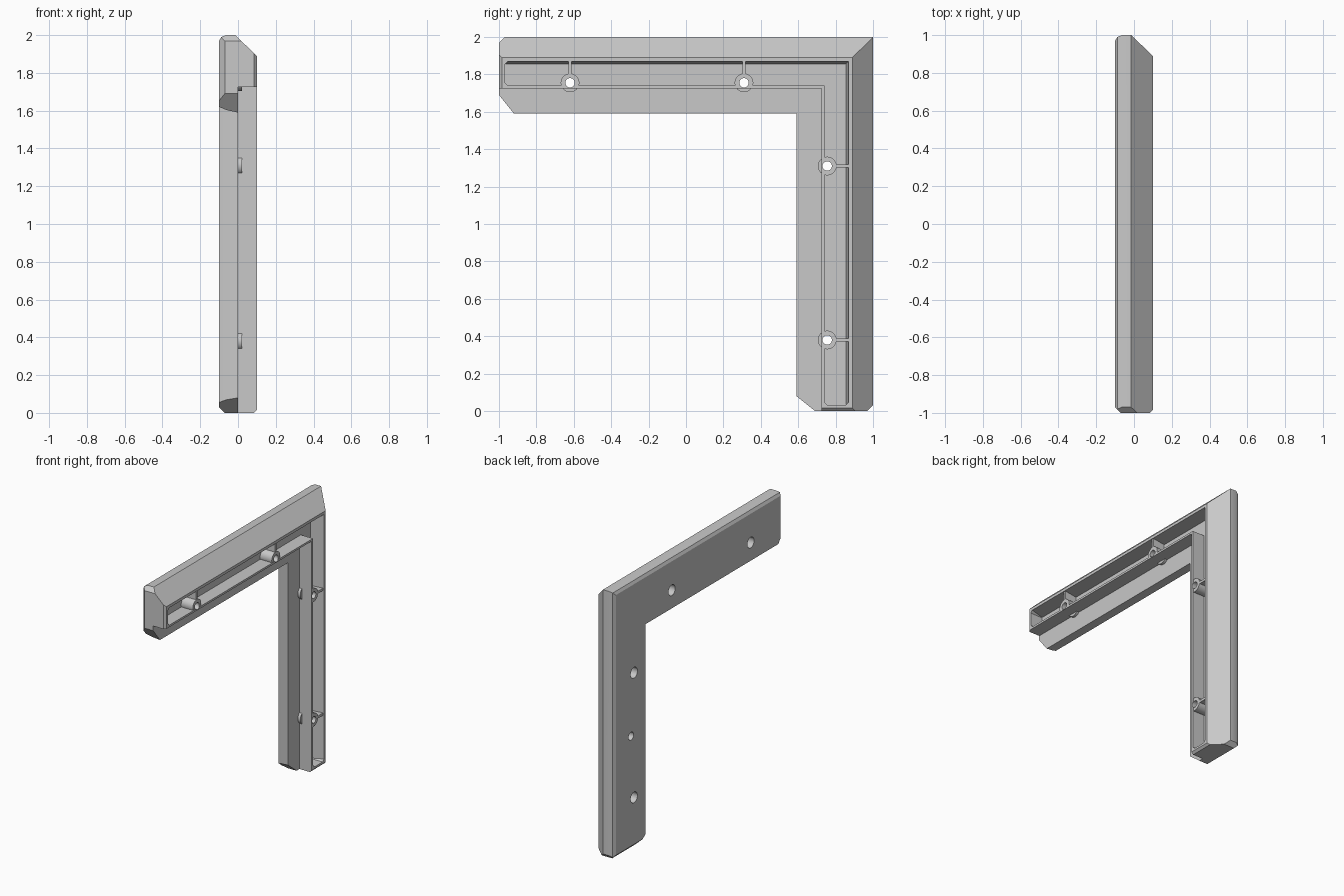
import bpy, bmesh
from math import pi
from mathutils import Matrix, Vector

if "Cube" in bpy.data.objects:
    bpy.data.objects.remove(bpy.data.objects["Cube"])

grey = bpy.data.materials.new("plain grey")
grey.use_nodes = True
grey.diffuse_color = (0.58, 0.58, 0.58, 1)
grey.node_tree.nodes["Principled BSDF"].inputs["Base Color"].default_value = (0.58, 0.58, 0.58, 1)


def to_object(name, bm):
    bmesh.ops.recalc_face_normals(bm, faces=bm.faces)
    mesh = bpy.data.meshes.new(name)
    bm.to_mesh(mesh)
    bm.free()
    mesh.materials.append(grey)
    ob = bpy.data.objects.new(name, mesh)
    bpy.context.scene.collection.objects.link(ob)
    return ob


def swap(p):
    """Mirror a point of the top arm onto the upright arm."""
    return Vector((p[0], p[2] - 1, p[1] + 1))


def mitred_sweep(name, section, inset, trims):
    """Sweep (distance from outer edge, x) points round the square corner."""
    bm = bmesh.new()
    rings = []
    for place in (lambda d: (inset - 1, 2 - d),
                  lambda d: (1 - d, 2 - d),
                  lambda d: (1 - d, inset)):
        rings.append([bm.verts.new((x, *place(d))) for d, x in section])
    n = len(section)
    for a, b in zip(rings, rings[1:]):
        for i in range(n):
            j = (i + 1) % n
            bm.faces.new((a[i], a[j], b[j], b[i]))
    bm.faces.new(rings[0])
    bm.faces.new(rings[2])
    # Slice the corners off both arm ends
    for co, no in trims:
        co, no = Vector(co), Vector(no)
        for c, m in ((co, no), (swap(co), Vector((no.x, no.z, no.y)))):
            bmesh.ops.bisect_plane(bm, geom=bm.verts[:] + bm.edges[:] + bm.faces[:],
                                   plane_co=c, plane_no=m, clear_outer=True)
            bmesh.ops.holes_fill(bm, edges=[e for e in bm.edges if e.is_boundary])
    return to_object(name, bm)


def cylinder(name, y, z, radius, x0, x1, floor=None):
    bm = bmesh.new()
    bmesh.ops.create_cone(bm, cap_ends=True, segments=32, radius1=radius,
                          radius2=radius, depth=x1 - x0,
                          matrix=Matrix.Translation(((x0 + x1) / 2, y, z))
                          @ Matrix.Rotation(pi / 2, 4, "Y"))
    if floor:  # keep the boss behind the inner wall
        co, no = floor
        bmesh.ops.bisect_plane(bm, geom=bm.verts[:] + bm.edges[:] + bm.faces[:],
                               plane_co=co, plane_no=no, clear_outer=True)
        bmesh.ops.holes_fill(bm, edges=[e for e in bm.edges if e.is_boundary])
    return to_object(name, bm)


def box(name, low, high):
    bm = bmesh.new()
    low, high = Vector(low), Vector(high)
    size = high - low
    bmesh.ops.create_cube(bm, size=1, matrix=Matrix.Translation((low + high) / 2)
                          @ Matrix.Diagonal((*size, 1)))
    return to_object(name, bm)


def combine(target, tool, operation):
    mod = target.modifiers.new("combine", "BOOLEAN")
    mod.operation, mod.object, mod.solver = operation, tool, "EXACT"
    bpy.context.view_layer.update()
    graph = bpy.context.evaluated_depsgraph_get()
    result = bpy.data.meshes.new_from_object(target.evaluated_get(graph))
    target.modifiers.clear()
    target.data = result
    bpy.data.objects.remove(tool)


# Corner frame: stepped section with a sloping outer face
frame = mitred_sweep(
    "corner_bracket",
    [(0.11, 0.1), (0.275, 0.1), (0.275, 0), (0.41, 0), (0.397, -0.06),
     (0.38, -0.1), (0.03, -0.1), (0.01, -0.088), (0, -0.065), (0, -0.015)],
    0,
    [((0, -1, 1.97), (0, -1, 1)),
     ((0, -1, 1.69), (0, -1, -0.8)),
     ((-0.1, -0.97, 0), (-1, -1, 0)),
     ((0.1, -0.985, 0), (1, -1, 0))])

# Long recess between thin walls
pocket = mitred_sweep(
    "pocket_cutter",
    [(0.128, 0.12), (0.26, 0.12), (0.26, 0), (0.145, 0)], 0.03,
    [((0, -0.97, 1.853), (0, -1, 1)), ((0, -0.97, 1.758), (0, -1, -1))])
combine(frame, pocket, "DIFFERENCE")

# Screw bosses, each tied to the outer wall by a rib
top_holes = [Vector((0, y, 1.755)) for y in (-0.62, 0.31)]
places = [(p, False) for p in top_holes] + [(swap(p), True) for p in top_holes]
for p, upright in places:
    edge = ((0, 0.727, 0), (0, -1, 0)) if upright else ((0, 0, 1.727), (0, 0, -1))
    combine(frame, cylinder("boss", p.y, p.z, 0.05, -0.03, 0.096, edge), "UNION")
    combine(frame, cylinder("boss_foot", p.y, p.z, 0.05, -0.03, 0.02), "UNION")
    low, high = Vector((-0.02, p.y - 0.009, 1.79)), Vector((0.094, p.y + 0.009, 1.88))
    if upright:
        low = Vector((-0.02, 0.79, p.z - 0.009))
        high = Vector((0.094, 0.88, p.z + 0.009))
    combine(frame, box("rib", low, high), "UNION")

# Screw holes with wide mouths in the back
for p, upright in places:
    combine(frame, cylinder("hole", p.y, p.z, 0.025, -0.2, 0.2), "DIFFERENCE")
    combine(frame, cylinder("hole_mouth", p.y, p.z, 0.04, -0.2, -0.05), "DIFFERENCE")

# Blind hole halfway down the upright
combine(frame, cylinder("blind_hole", 0.79, 0.85, 0.03, -0.2, -0.04), "DIFFERENCE")

# Smooth the round parts and keep crisp edges
bpy.ops.object.select_all(action="DESELECT")
frame.select_set(True)
bpy.context.view_layer.objects.active = frame
bpy.ops.object.shade_smooth_by_angle(angle=pi / 6)
